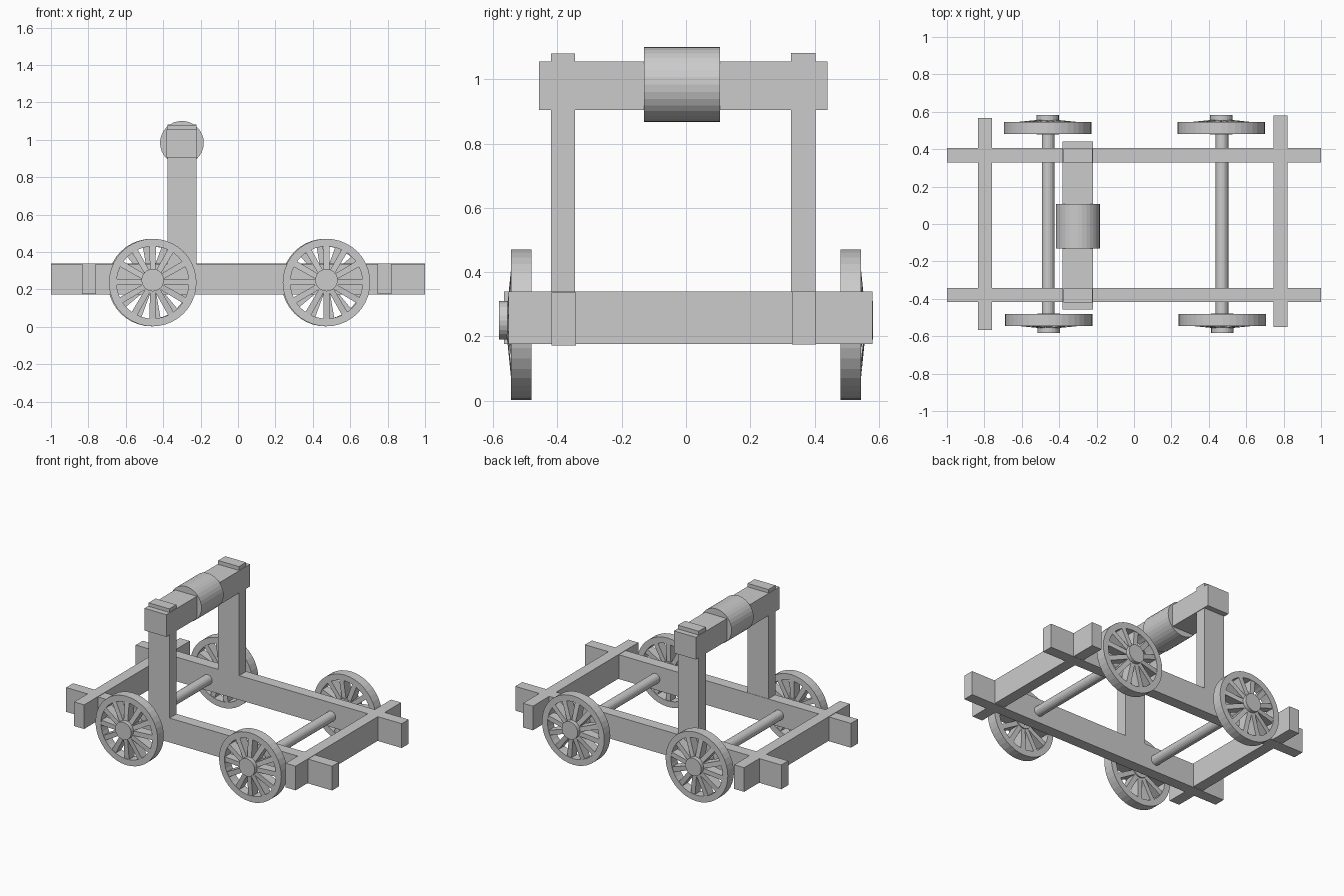
import bpy, bmesh
from math import pi, cos, sin
from mathutils import Matrix, Vector

if "Cube" in bpy.data.objects:
    bpy.data.objects.remove(bpy.data.objects["Cube"])


def make(name, bm):
    bmesh.ops.recalc_face_normals(bm, faces=bm.faces[:])
    me = bpy.data.meshes.new(name)
    bm.to_mesh(me)
    bm.free()
    ob = bpy.data.objects.new(name, me)
    bpy.context.collection.objects.link(ob)
    return ob


def box(name, x, y, z):
    bm = bmesh.new()
    bmesh.ops.create_cube(bm, size=1)
    for v in bm.verts:
        v.co = [(a + b) / 2 + c * (b - a) for c, (a, b) in zip(v.co, (x, y, z))]
    return make(name, bm)


def rod(bm, x, z, r, y0, y1, n=32):
    m = Matrix.Translation((x, (y0 + y1) / 2, z)) @ Matrix.Rotation(pi / 2, 4, 'X')
    bmesh.ops.create_cone(bm, cap_ends=True, segments=n, radius1=r, radius2=r,
                          depth=abs(y1 - y0), matrix=m)


def ring(bm, x, z, r0, r1, y0, y1, n=40):
    loops = []
    for r, y in ((r0, y0), (r1, y0), (r1, y1), (r0, y1)):
        loops.append([bm.verts.new((x + r * cos(2 * pi * i / n), y,
                                    z + r * sin(2 * pi * i / n))) for i in range(n)])
    for k in range(4):
        a, b = loops[k], loops[(k + 1) % 4]
        for i in range(n):
            j = (i + 1) % n
            bm.faces.new((a[i], a[j], b[j], b[i]))


def spoke(bm, x, z, ang, s):
    # Spoke leans outward toward the hub
    verts = bmesh.ops.create_cube(bm, size=1)['verts']
    for v in verts:
        outer = v.co.x > 0
        r = 0.205 if outer else 0.045
        w = v.co.z * (0.034 if outer else 0.030)
        if v.co.y > 0:
            y = 0.541 if outer else 0.557
        else:
            y = 0.486
        v.co = Vector((x + r * cos(ang) - w * sin(ang), s * y,
                       z + r * sin(ang) + w * cos(ang)))


# Chassis: two long rails and two cross beams
box("left_rail", (-1, 1), (0.33, 0.405), (0.175, 0.34))
box("right_rail", (-1, 1), (-0.418, -0.343), (0.172, 0.337))
box("rear_crossbeam", (-0.835, -0.76), (-0.567, 0.568), (0.176, 0.34))
box("front_crossbeam", (0.745, 0.82), (-0.552, 0.58), (0.176, 0.34))

# Upright frame with top beam and round padding
box("left_post", (-0.378, -0.222), (0.327, 0.403), (0.18, 1.082))
box("right_post", (-0.378, -0.222), (-0.42, -0.345), (0.18, 1.08))
box("top_beam", (-0.382, -0.218), (-0.458, 0.44), (0.905, 1.056))
bm = bmesh.new()
rod(bm, -0.3, 0.984, 0.117, -0.13, 0.106)
make("stop_pad", bm)

# Axles and spoked wheels
for label, x in (("rear", -0.459), ("front", 0.47)):
    bm = bmesh.new()
    rod(bm, x, 0.25, 0.034, -0.56, 0.56, 20)
    make(label + "_axle", bm)
    for side, s in (("left", 1), ("right", -1)):
        wx = x + (-0.003 if s > 0 else 0.003)
        bm = bmesh.new()
        ring(bm, wx, 0.237, 0.193, 0.234, s * 0.48, s * 0.545)
        for i in range(12):
            spoke(bm, wx, 0.24, 2 * pi * (i + 0.3 * (s > 0)) / 12, s)
        rod(bm, wx, 0.25, 0.06, s * 0.478, s * 0.582, 24)
        make(f"{label}_{side}_wheel", bm)
